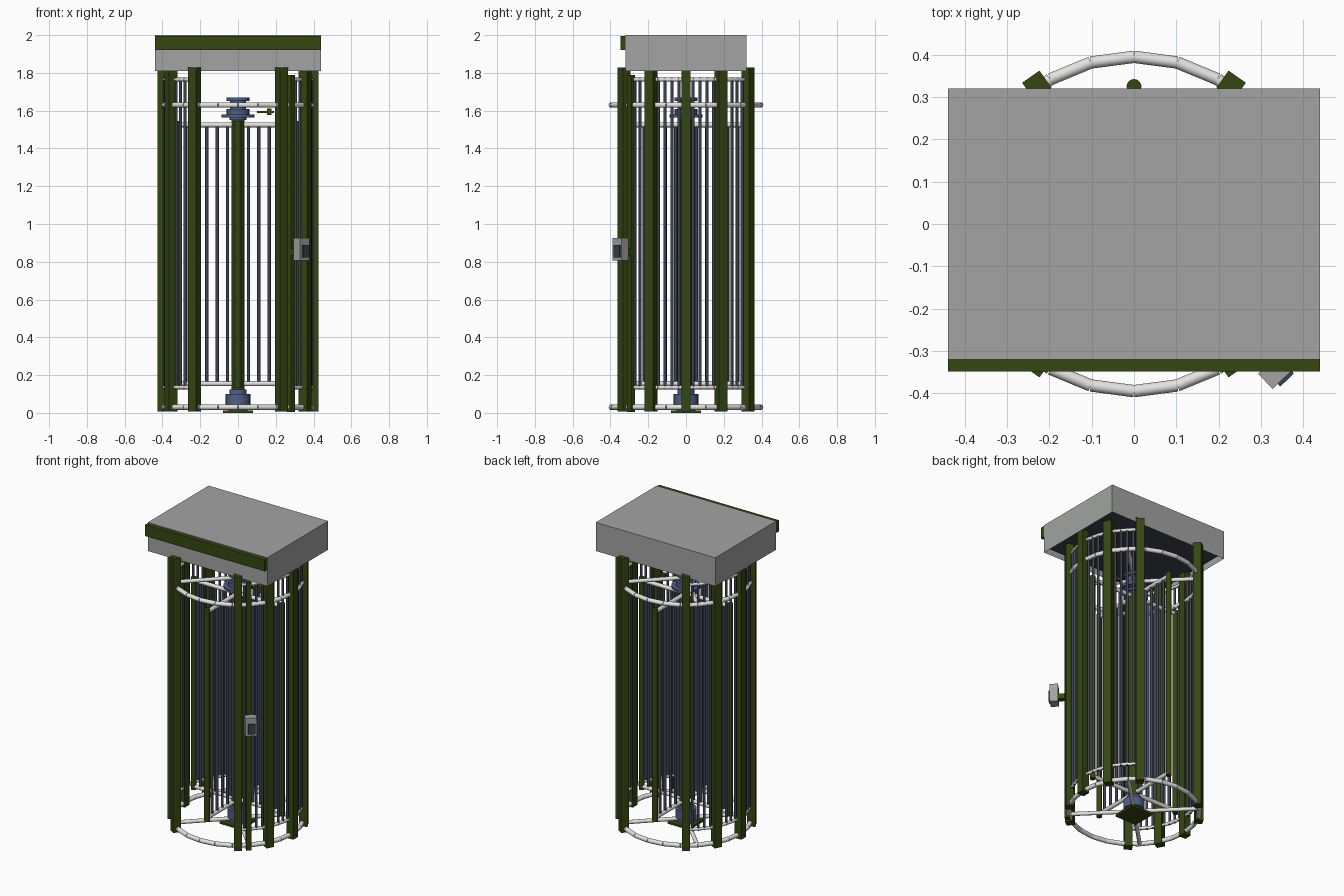
import bpy, bmesh
from math import cos, sin, pi, radians
from mathutils import Vector, Matrix

if "Cube" in bpy.data.objects:
    bpy.data.objects.remove(bpy.data.objects["Cube"])


def mat(name, r, g, b):
    m = bpy.data.materials.new(name)
    m.diffuse_color = (r, g, b, 1)
    m.use_nodes = True
    m.node_tree.nodes["Principled BSDF"].inputs["Base Color"].default_value = m.diffuse_color
    return m


GREEN = mat("dark_green", 0.036, 0.062, 0.006)
GREY = mat("grey", 0.36, 0.37, 0.36)
WHITE = mat("off_white", 0.78, 0.77, 0.76)
NAVY = mat("slate_bars", 0.05, 0.056, 0.085)
BLUE = mat("steel_blue", 0.08, 0.115, 0.24)
DARK = mat("reader_dark", 0.045, 0.05, 0.07)


def finish(name, bm, m, smooth=False):
    me = bpy.data.meshes.new(name)
    bm.to_mesh(me)
    bm.free()
    me.materials.append(m)
    ob = bpy.data.objects.new(name, me)
    bpy.context.collection.objects.link(ob)
    if smooth:
        bpy.ops.object.select_all(action='DESELECT')
        ob.select_set(True)
        bpy.context.view_layer.objects.active = ob
        bpy.ops.object.shade_smooth_by_angle(angle=radians(40))
    return ob


def add_box(bm, size, loc, angle=0.0):
    """Box; loc is (radial, tangential, z) turned about the z axis by angle."""
    bmesh.ops.create_cube(bm, size=1, matrix=Matrix.Rotation(angle, 4, 'Z')
                          @ Matrix.Translation(loc) @ Matrix.Diagonal((*size, 1)))


def add_rod(bm, a, b, r, seg=10):
    a, b = Vector(a), Vector(b)
    d = b - a
    q = d.to_track_quat('Z', 'Y').to_matrix().to_4x4()
    bmesh.ops.create_cone(bm, cap_ends=True, segments=seg, radius1=r, radius2=r,
                          depth=d.length, matrix=Matrix.Translation((a + b) / 2) @ q)


def polar(r, deg, z):
    return (r * cos(radians(deg)), r * sin(radians(deg)), z)


def box(name, size, loc, m, angle=0.0):
    bm = bmesh.new()
    add_box(bm, size, loc, angle)
    return finish(name, bm, m)


def rods(name, items, r, m, seg=10):
    bm = bmesh.new()
    for a, b in items:
        add_rod(bm, a, b, r, seg)
    return finish(name, bm, m, True)


# Canopy: shell open underneath, dark inner panel, front fascia
bm = bmesh.new()
add_box(bm, (0.88, 0.64, 0.19), (0, 0, 1.905))
bm.faces.ensure_lookup_table()
bottom = min(bm.faces, key=lambda f: f.calc_center_median().z)
bmesh.ops.inset_individual(bm, faces=[bottom], thickness=0.02)
bmesh.ops.translate(bm, verts=bottom.verts, vec=(0, 0, 0.15))
finish("canopy", bm, GREY)
box("canopy_inner_panel", (0.835, 0.595, 0.01), (0, 0, 1.84), NAVY)
box("canopy_fascia", (0.88, 0.028, 0.075), (0, -0.334, 1.9575), GREEN)

# Square posts on both sides of the passage
post_angles = [s + a for s in (0, 180) for a in (-55, -27.5, 0, 27.5, 55)]
for i, a in enumerate(post_angles):
    box(f"post_{i + 1}", (0.05, 0.05, 1.822), (0.4, 0, 0.918), GREEN, radians(a))

# Main rings with diagonal spokes to the hub
for label, z in (("lower", 0.03), ("upper", 1.63)):
    rods(label + "_ring", [(polar(0.395, 15 * i, z), polar(0.395, 15 * i + 15, z))
                           for i in range(24)], 0.0145, WHITE, 12)
    rods(label + "_spokes", [(polar(0.04, a, z), polar(0.39, a, z))
                             for a in (45, 135, 225, 315)], 0.0125, WHITE, 12)

# Cage: thin rails and upright bars between the posts
for side, s in (("right", 0), ("left", 180)):
    for label, z in (("lower", 0.135), ("upper", 1.765)):
        rods(f"{side}_{label}_cage_rail",
             [(polar(0.39, s - 55 + 5.5 * i, z), polar(0.39, s - 49.5 + 5.5 * i, z))
              for i in range(20)], 0.0105, WHITE)
    rods(side + "_cage_bars",
         [(polar(0.39, s - 55 + 5.5 * i, 0.125), polar(0.39, s - 55 + 5.5 * i, 1.775))
          for i in range(20) if i % 5], 0.008, NAVY)

# Rotor: central column with four barred wings
rods("rotor_column", [((0, 0, 0.1), (0, 0, 1.58))], 0.034, GREEN, 20)
for i, a in enumerate((0, 90, 180, 270)):
    rods(f"wing_{i + 1}_arms", [(polar(0.03, a, z), polar(0.325, a, z))
                                for z in (0.155, 1.525)], 0.0135, WHITE, 12)
    rods(f"wing_{i + 1}_bars", [(polar(0.055 * k, a, 0.155), polar(0.055 * k, a, 1.525))
                                for k in range(1, 6)], 0.009, NAVY)
    rods(f"wing_{i + 1}_end_pole", [(polar(0.325, a, 0.135), polar(0.325, a, 1.545))],
         0.0175, GREEN, 16)

# Bearings, stacked discs (radius, bottom, top)
bm = bmesh.new()
for r, z0, z1 in ((0.065, 0.04, 0.1), (0.045, 0.1, 0.125), (0.05, 0.012, 0.04),
                  (0.088, 1.565, 1.58), (0.06, 1.58, 1.61), (0.042, 1.61, 1.65),
                  (0.062, 1.65, 1.67), (0.045, 1.55, 1.565)):
    add_rod(bm, (0, 0, z0), (0, 0, z1), r, 24)
finish("bearings", bm, BLUE, True)
box("base_plate", (0.16, 0.16, 0.013), (0, 0, 0.0065), GREEN)

# Locking lever beside the upper bearing
bm = bmesh.new()
add_box(bm, (0.09, 0.02, 0.01), (0.145, 0, 1.592))
add_box(bm, (0.025, 0.025, 0.035), (0.165, 0, 1.595))
finish("locking_lever", bm, GREEN)

# Access reader on its own slim post
A = radians(-46)
box("reader_post", (0.03, 0.03, 1.785), (0.405, 0, 0.8975), GREEN, A)
box("reader_bracket", (0.05, 0.035, 0.035), (0.44, 0, 0.85), GREEN, A)
box("reader_box", (0.05, 0.07, 0.12), (0.483, 0, 0.867), GREY, A)
box("reader_pad", (0.009, 0.045, 0.065), (0.512, 0.004, 0.855), DARK, A)
